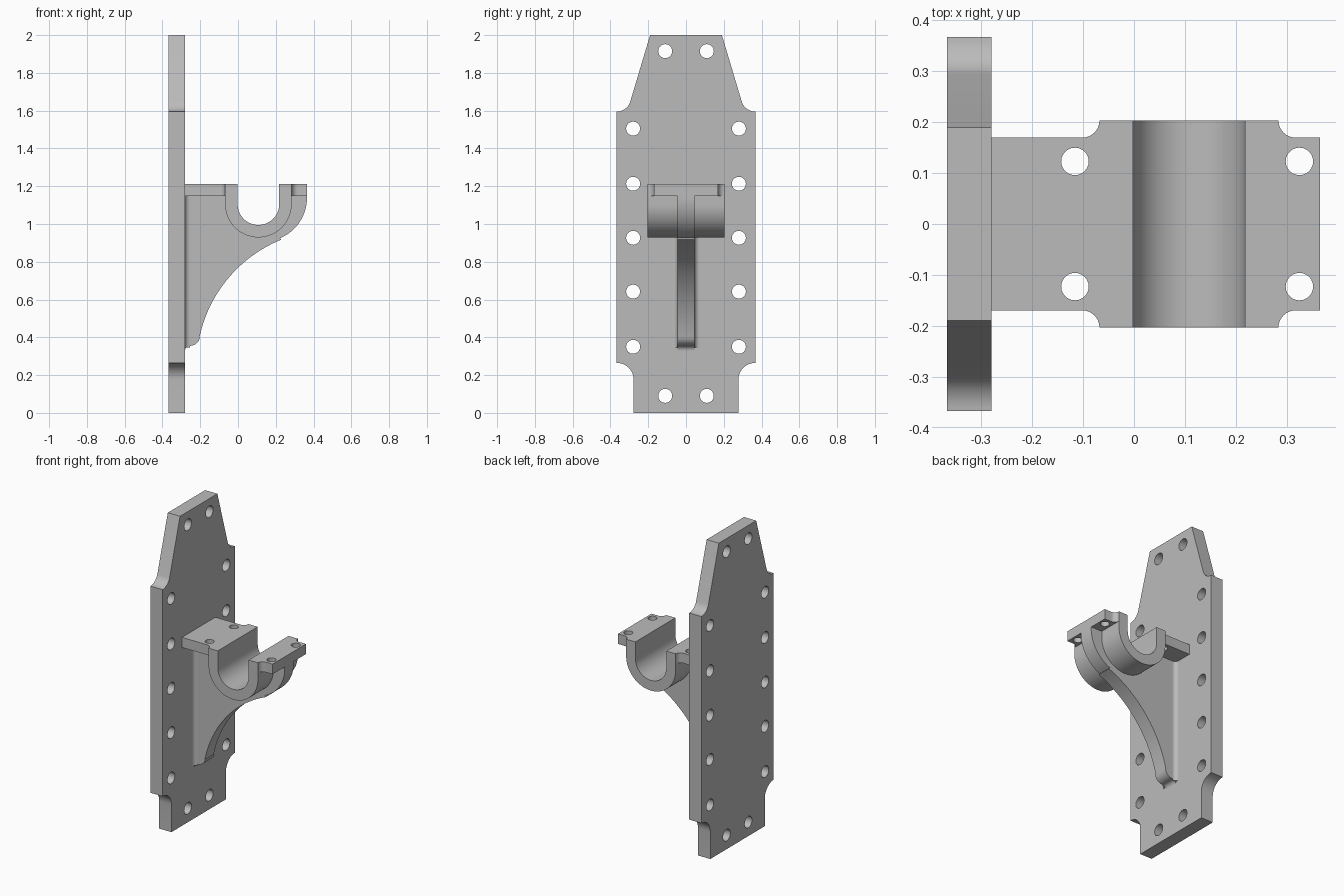
import bpy, bmesh
from math import sin, cos, radians, pi
from mathutils import Matrix

cube = bpy.data.objects.get("Cube")
if cube:
    bpy.data.objects.remove(cube, do_unlink=True)

grey = bpy.data.materials.new("cast grey")
grey.use_nodes = True
colour = (0.5, 0.5, 0.5, 1)
grey.diffuse_color = colour
grey.node_tree.nodes["Principled BSDF"].inputs["Base Color"].default_value = colour

# Profile planes: plan, elevation facing the front, elevation facing the side
PLAN = Matrix.Identity(4)
FRONT = Matrix.Rotation(pi / 2, 4, 'X')
SIDE = Matrix(((0, 0, 1, 0), (1, 0, 0, 0), (0, 1, 0, 0), (0, 0, 0, 1)))


def arc(cx, cy, r, start, end, n=10):
    angles = [radians(start + (end - start) * i / n) for i in range(n + 1)]
    return [(cx + r * cos(a), cy + r * sin(a)) for a in angles]


def hole(cx, cy, r):
    return arc(cx, cy, r, 0, 345, 23)


def mirrored(half):
    """Close a half outline by mirroring it across the first axis."""
    return half + [(-x, y) for x, y in reversed(half)]


def prism(name, loops, low, high, plane):
    """Extrude an outline, with any hole loops, into a smooth-shaded solid."""
    curve = bpy.data.curves.new(name, 'CURVE')
    curve.dimensions = '2D'
    curve.fill_mode = 'BOTH'
    curve.extrude = (high - low) / 2
    for loop in loops:
        spline = curve.splines.new('POLY')
        spline.points.add(len(loop) - 1)
        for point, (x, y) in zip(spline.points, loop):
            point.co = (x, y, 0, 1)
        spline.use_cyclic_u = True
    helper = bpy.data.objects.new(name + " profile", curve)
    bpy.context.collection.objects.link(helper)
    graph = bpy.context.evaluated_depsgraph_get()
    mesh = bpy.data.meshes.new_from_object(helper.evaluated_get(graph))
    bpy.data.objects.remove(helper, do_unlink=True)
    bpy.data.curves.remove(curve)

    mesh.transform(plane @ Matrix.Translation((0, 0, (low + high) / 2)))
    bm = bmesh.new()
    bm.from_mesh(mesh)
    bmesh.ops.remove_doubles(bm, verts=bm.verts, dist=0.0001)
    bmesh.ops.recalc_face_normals(bm, faces=bm.faces)
    bm.to_mesh(mesh)
    bm.free()
    mesh.materials.clear()
    mesh.materials.append(grey)
    obj = bpy.data.objects.new(name, mesh)
    bpy.context.collection.objects.link(obj)
    bpy.ops.object.select_all(action='DESELECT')
    obj.select_set(True)
    bpy.context.view_layer.objects.active = obj
    bpy.ops.object.shade_smooth_by_angle(angle=radians(30))
    return obj


# Back plate with scooped corners and bolt holes
half = [(0.277, 0)] + arc(0.367, 0.175, 0.09, 180, 90)
half += arc(0.367, 1.67, 0.075, 270, 198) + [(0.19, 2)]
bolts = [(0.11, 0.09), (0.11, 1.915)]
bolts += [(0.28, z) for z in (0.35, 0.642, 0.927, 1.213, 1.505)]
holes = [hole(s * y, z, 0.037) for y, z in bolts for s in (-1, 1)]
prism("back_plate", [mirrored(half)] + holes, -0.367, -0.28, SIDE)

# U-shaped bearing saddle
cx, cz, top = 0.108, 1.105, 1.213
saddle = [(-0.068, top)] + arc(cx, cz, 0.176, 180, 360, 32) + [(0.284, top)]
saddle += [(0.218, top)] + arc(cx, cz, 0.11, 360, 180, 32) + [(-0.002, top)]
prism("bearing_saddle", [saddle], -0.203, 0.203, FRONT)


# Bolting flanges either side of the saddle
def flange(name, end, join, bolt_x):
    side = 1 if join > end else -1
    r = 0.033
    fillet = arc(0, 0, r, -90, 0)
    upper = [(end, 0.17)] + [(join - side * (r - x), 0.203 + y) for x, y in fillet]
    outline = upper + [(x, -y) for x, y in reversed(upper)]
    holes = [hole(bolt_x, s * 0.123, 0.027) for s in (-1, 1)]
    prism(name, [outline] + holes, 1.148, top, PLAN)


# The fillet runs from the flange side out to the saddle's end
flange("inner_flange", -0.28, -0.068, -0.116)
flange("outer_flange", 0.365, 0.284, 0.325)

# Curved supporting rib, hollowed to hug the saddle
rib = [(-0.28, 1.148), (-0.068, 1.148)] + arc(cx, cz, 0.174, 180, 360, 32)
rib += [(0.284, 1.148), (0.365, 1.148)]
rib += arc(0.135, 1.138, 0.23, 0, -67.6, 16)
rib += arc(0.5, 0.25, 0.72, 112, 168, 28)
rib += arc(-0.255, 0.41, 0.055, -10, -90, 8)
rib += arc(-0.255, 0.33, 0.025, 90, 180, 6)
prism("support_rib", [rib], -0.046, 0.046, FRONT)

# Small fillets where the rib meets the plate
for name, s in (("left", 1), ("right", -1)):
    r = 0.025
    web = [(-0.28, s * 0.046)]
    web += [(x, s * y) for x, y in arc(-0.28 + r, 0.046 + r, r, 180, 270, 8)]
    prism(name + "_rib_fillet", [web], 0.345, 1.148, PLAN)
